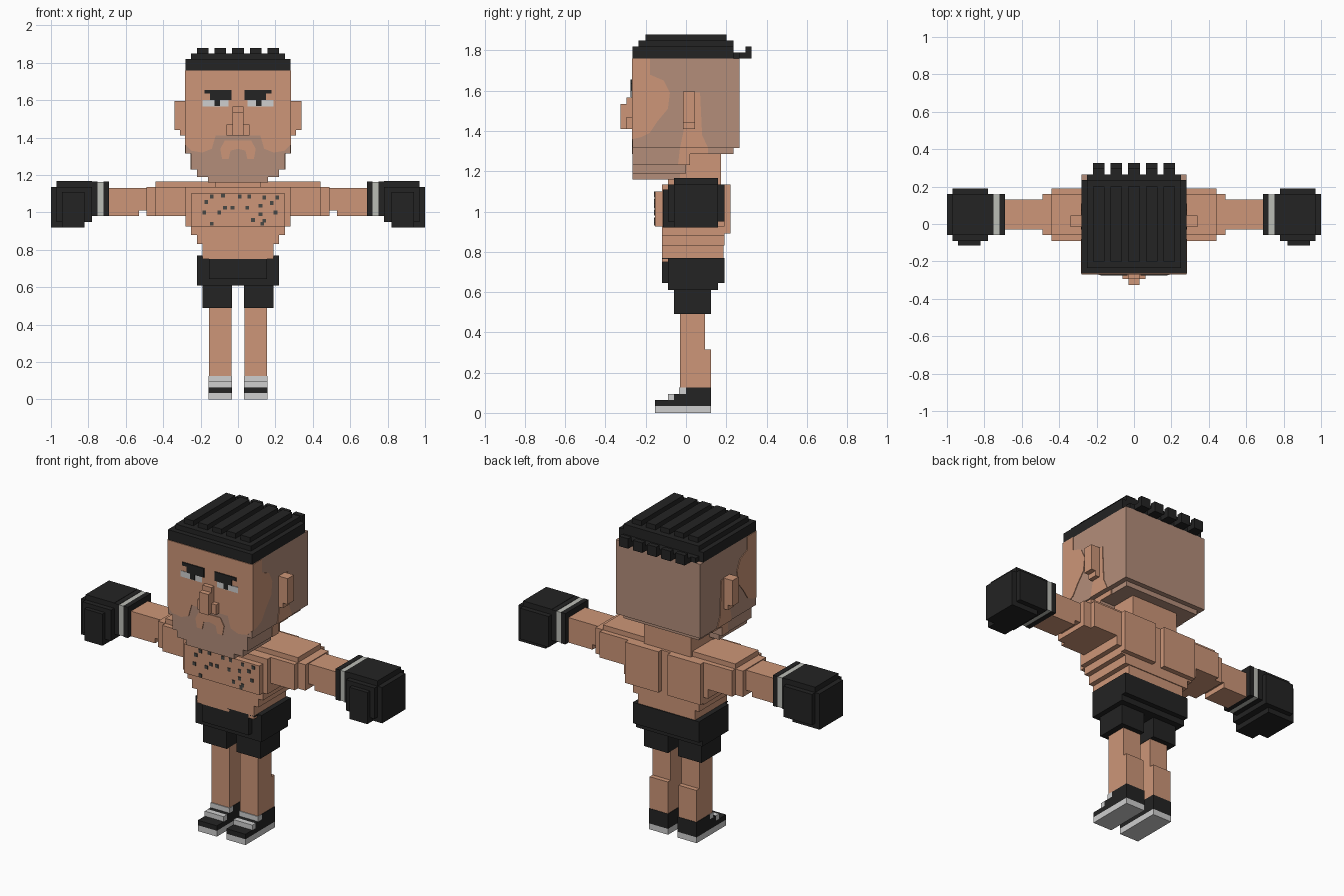
import bpy, bmesh


def material(name, rgb):
    m = bpy.data.materials.new(name)
    m.diffuse_color = (*rgb, 1)
    return m


SKIN = material("skin", (0.61, 0.305, 0.188))
STUBBLE = material("stubble", (0.456, 0.27, 0.195))
BLACK = material("black", (0.017, 0.017, 0.017))
WHITE = material("white", (0.62, 0.62, 0.62))
BAND = material("band_grey", (0.5, 0.51, 0.47))
SPOT = material("body_hair", (0.065, 0.065, 0.06))


def finish(name, bm, mat):
    bmesh.ops.recalc_face_normals(bm, faces=bm.faces)
    me = bpy.data.meshes.new(name)
    bm.to_mesh(me)
    bm.free()
    me.materials.append(mat)
    ob = bpy.data.objects.new(name, me)
    bpy.context.collection.objects.link(ob)


def blocks(name, mat, boxes, mirror=False):
    """Boxes given as x0, x1, y0, y1, z0, z1; optionally mirrored in x."""
    bm = bmesh.new()
    for x0, x1, y0, y1, z0, z1 in boxes:
        for s in ((1, -1) if mirror else (1,)):
            cube = bmesh.ops.create_cube(bm, size=1)
            for v in cube["verts"]:
                v.co = (s * (x1 if v.co.x > 0 else x0),
                        y1 if v.co.y > 0 else y0,
                        z1 if v.co.z > 0 else z0)
    finish(name, bm, mat)


def tiers(name, mat, rows):
    """Centred blocks given as half width, y0, y1, z0, z1."""
    blocks(name, mat, [(-w, w, *r) for w, *r in rows])


def plate(name, mat, outlines, place):
    """Thin extruded outlines; place(u, v, depth) gives the 3D point."""
    bm = bmesh.new()
    for pts in outlines:
        a = [bm.verts.new(place(u, v, 0)) for u, v in pts]
        b = [bm.verts.new(place(u, v, 0.004)) for u, v in pts]
        bm.faces.new(a)
        bm.faces.new(b)
        for i in range(len(pts)):
            j = (i + 1) % len(pts)
            bm.faces.new((a[i], a[j], b[j], b[i]))
    finish(name, bm, mat)


def both(half):
    """Close a half outline by mirroring it across the centre."""
    return half + [(-u, v) for u, v in reversed(half) if u]


# head with stepped jaw
tiers("head", STUBBLE, [
    (0.28, -0.265, 0.265, 1.315, 1.76),
    (0.25, -0.265, 0.235, 1.285, 1.315),
    (0.25, -0.265, 0.02, 1.23, 1.285),
    (0.22, -0.265, 0.0, 1.19, 1.23),
    (0.16, -0.265, -0.03, 1.16, 1.19)])

# bare skin on the face and around the mouth
plate("face_skin", SKIN, [
    both([(0, 1.76), (0.28, 1.76), (0.28, 1.36), (0.25, 1.33), (0.19, 1.32),
          (0.14, 1.34), (0.12, 1.41), (0, 1.41)]),
    both([(0, 1.385), (0.07, 1.385), (0.095, 1.34), (0.085, 1.285),
          (0.05, 1.285), (0.04, 1.33), (0, 1.34)])],
    lambda u, v, d: (u, -0.265 - d, v))

# bare skin on the temples and around the ears
temple = [(-0.265, 1.76), (-0.18, 1.76), (-0.18, 1.68), (-0.11, 1.65),
          (-0.08, 1.59), (-0.09, 1.51), (-0.14, 1.45), (-0.18, 1.39),
          (-0.22, 1.37), (-0.265, 1.36)]
ear_patch = [(-0.015, 1.59), (0.07, 1.59), (0.08, 1.38), (0.11, 1.315),
             (-0.03, 1.315), (-0.01, 1.41)]
jaw_patch = [(-0.03, 1.315), (0.11, 1.315), (0.11, 1.285), (0.02, 1.285),
             (0.02, 1.23), (-0.04, 1.23)]
for side, s in (("right", 1), ("left", -1)):
    plate(side + "_temple_skin", SKIN, [temple, ear_patch],
          lambda u, v, d: (s * (0.28 + d), u, v))
    plate(side + "_jaw_skin", SKIN, [jaw_patch],
          lambda u, v, d: (s * (0.25 + d), u, v))

# ears and nose
blocks("ears", SKIN, [(0.28, 0.34, -0.015, 0.045, 1.44, 1.595),
                      (0.28, 0.31, -0.015, 0.045, 1.41, 1.44)], True)
tiers("nose", SKIN, [(0.03, -0.295, -0.265, 1.41, 1.565),
                     (0.03, -0.325, -0.295, 1.41, 1.535),
                     (0.062, -0.295, -0.265, 1.41, 1.47)])

# eyes and brows
blocks("eye_whites", WHITE, [(0.05, 0.19, -0.272, -0.268, 1.565, 1.60)], True)
blocks("pupils", BLACK, [(0.095, 0.125, -0.275, -0.27, 1.568, 1.60)], True)
blocks("brows", BLACK, [(0.035, 0.15, -0.275, -0.268, 1.60, 1.655),
                        (0.15, 0.18, -0.275, -0.268, 1.635, 1.655)], True)

# hair cap, ridges and tufts at the back
tiers("hair_cap", BLACK, [
    (0.28, -0.265, 0.235, 1.76, 1.82),
    (0.25, 0.235, 0.265, 1.76, 1.79),
    (0.25, -0.235, 0.235, 1.82, 1.85)])
ridges = []
for i in range(-2, 3):
    a, b = i * 0.094 - 0.031, i * 0.094 + 0.031
    ridges += [(a, b, -0.2, 0.2, 1.85, 1.88),
               (a, b, 0.235, 0.325, 1.76, 1.79),
               (a, b, 0.295, 0.325, 1.79, 1.82)]
blocks("hair_ridges", BLACK, ridges)

# neck, torso and back muscles
tiers("neck", SKIN, [(0.155, -0.06, 0.175, 1.13, 1.29),
                     (0.12, -0.09, 0.14, 1.13, 1.19)])
tiers("torso", SKIN, [
    (0.19, -0.12, 0.185, 0.75, 0.83),
    (0.22, -0.12, 0.19, 0.83, 0.88),
    (0.25, -0.12, 0.19, 0.88, 0.925),
    (0.28, -0.12, 0.19, 0.925, 1.135),
    (0.25, -0.155, -0.12, 0.925, 1.10)])
blocks("shoulder_blades", SKIN, [(0.03, 0.25, 0.19, 0.22, 0.89, 1.135)], True)

# chest hair specks
specks = [(-.14, 1.085), (.01, 1.085), (-.08, 1.09), (.06, 1.085), (.14, 1.08),
          (.21, 1.08), (-.17, 1.055), (-.07, 1.025), (-.1, 1.0), (-.03, 1.025),
          (.05, 1.025), (.12, 1.035), (.18, 1.05), (.2, 1.0), (-.18, 1.0),
          (.08, .96), (.14, .955), (.12, .99), (-.14, .94), (.13, .94)]
blocks("chest_hair", SPOT, [(x - .01, x + .01, -0.159, -0.154, z - .01, z + .01)
                            for x, z in specks])

# arms
blocks("shoulders", SKIN, [(0.14, 0.44, -0.06, 0.16, 1.13, 1.165),
                           (0.28, 0.44, -0.09, 0.19, 0.98, 1.135)], True)
blocks("arms", SKIN, [(0.44, 0.49, -0.06, 0.16, 0.98, 1.135),
                      (0.49, 0.53, -0.03, 0.13, 1.01, 1.13),
                      (0.53, 0.69, -0.03, 0.13, 0.98, 1.13)], True)

# gloves with cuff band
blocks("glove_cuffs", BLACK, [(0.69, 0.72, -0.06, 0.16, 0.98, 1.165),
                              (0.75, 0.78, -0.06, 0.16, 0.98, 1.165)], True)
blocks("glove_bands", BAND, [(0.72, 0.75, -0.058, 0.158, 0.982, 1.163)], True)
blocks("gloves", BLACK, [
    (0.78, 0.97, -0.06, 0.16, 0.95, 1.167),
    (0.97, 1.0, -0.06, 0.16, 0.92, 1.135),
    (0.78, 0.97, 0.16, 0.19, 0.95, 1.135),
    (0.82, 0.97, -0.06, 0.16, 0.92, 0.95),
    (0.78, 0.97, -0.09, -0.06, 0.95, 1.135),
    (0.82, 0.94, -0.115, -0.06, 0.92, 1.11)], True)

# shorts
tiers("shorts", BLACK, [(0.19, -0.09, 0.155, 0.61, 0.645),
                        (0.22, -0.09, 0.16, 0.61, 0.77),
                        (0.155, -0.12, 0.19, 0.645, 0.77),
                        (0.22, -0.09, 0.19, 0.645, 0.77),
                        (0.195, -0.12, -0.09, 0.765, 0.77)])
blocks("shorts_legs", BLACK, [(0.033, 0.19, -0.06, 0.125, 0.49, 0.61)], True)

# legs
blocks("legs", SKIN, [(0.035, 0.155, -0.03, 0.095, 0.12, 0.5),
                      (0.035, 0.155, 0.095, 0.123, 0.12, 0.315)], True)

# shoes
blocks("soles", WHITE, [(0.032, 0.158, -0.155, 0.125, 0, 0.035)], True)
blocks("shoes", BLACK, [(0.032, 0.158, -0.155, 0.125, 0.035, 0.065),
                        (0.032, 0.158, -0.06, 0.125, 0.065, 0.095),
                        (0.032, 0.158, 0.0, 0.125, 0.095, 0.125)], True)
blocks("laces", WHITE, [(0.032, 0.158, -0.09, -0.06, 0.065, 0.095),
                        (0.032, 0.158, -0.035, 0.0, 0.095, 0.125)], True)
